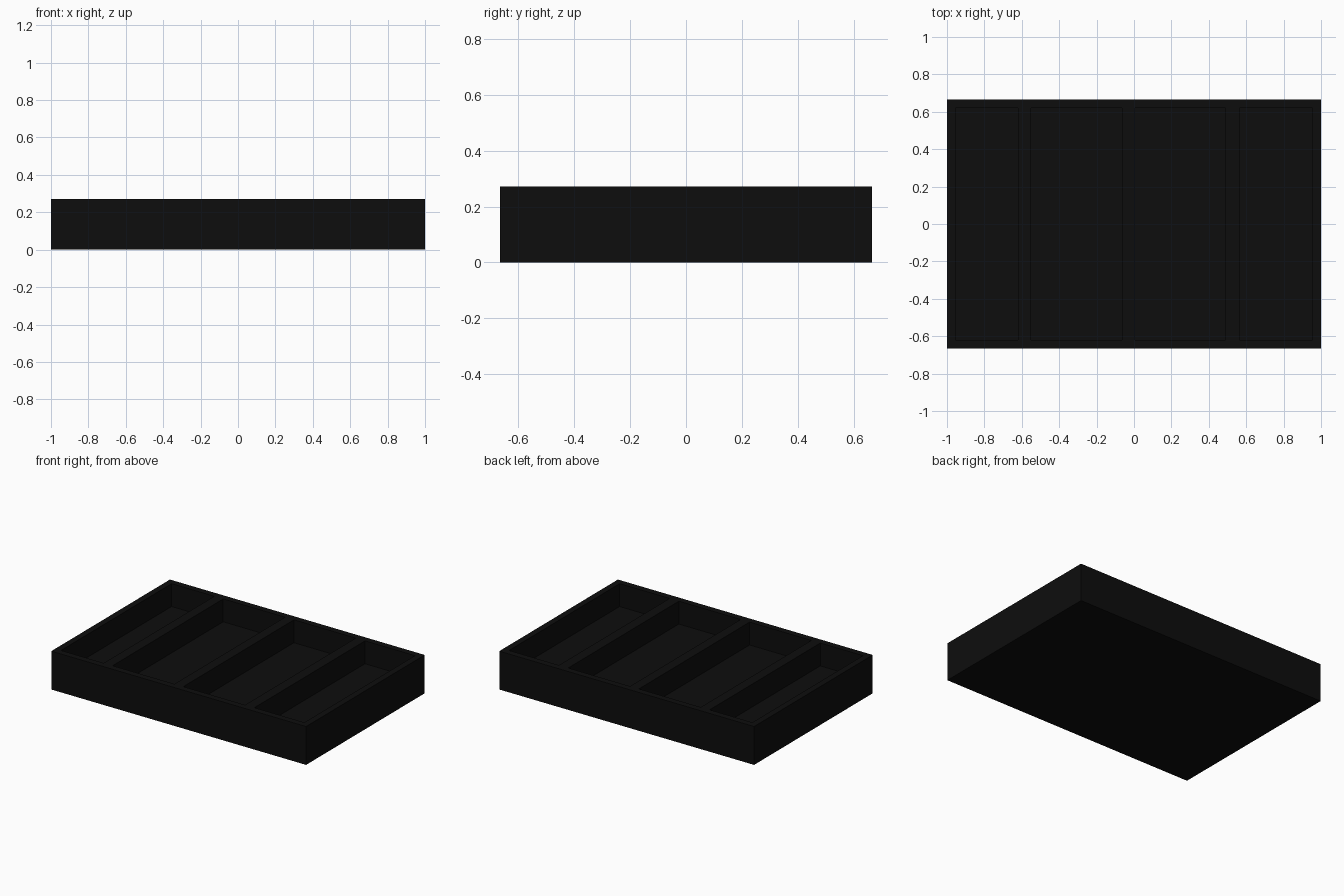
import bpy, bmesh

if "Cube" in bpy.data.objects:
    bpy.data.objects.remove(bpy.data.objects["Cube"])

HEIGHT, FLOOR = 0.272, 0.11
xs = [-1, -0.955, -0.62, -0.55, -0.065, 0.005, 0.49, 0.563, 0.955, 1]
ys = [-0.665, -0.62, 0.62, 0.665]

bm = bmesh.new()

# footprint grid split at the walls and dividers
rows = [[bm.verts.new((x, y, 0)) for x in xs] for y in ys]
faces = []
for j in range(len(ys) - 1):
    for i in range(len(xs) - 1):
        faces.append(bm.faces.new((rows[j][i], rows[j][i + 1],
                                   rows[j + 1][i + 1], rows[j + 1][i])))


def raise_faces(region, dz):
    """Extrude a face region upwards and return the raised faces."""
    geom = bmesh.ops.extrude_face_region(bm, geom=region)["geom"]
    verts = [g for g in geom if isinstance(g, bmesh.types.BMVert)]
    bmesh.ops.translate(bm, verts=verts, vec=(0, 0, dz))
    return [g for g in geom if isinstance(g, bmesh.types.BMFace)]


# solid floor slab
top = raise_faces(faces, FLOOR)


# compartments stay low; rim and dividers rise
def is_pocket(face):
    c = face.calc_center_median()
    return abs(c.y) < 0.3 and any(a < c.x < b for a, b in zip(xs[1::2], xs[2::2]))


raise_faces([f for f in top if not is_pocket(f)], HEIGHT - FLOOR)
bmesh.ops.recalc_face_normals(bm, faces=bm.faces)

mesh = bpy.data.meshes.new("divided_tray")
bm.to_mesh(mesh)
bm.free()
tray = bpy.data.objects.new("divided_tray", mesh)
bpy.context.collection.objects.link(tray)

# black finish
mat = bpy.data.materials.new("black")
mat.diffuse_color = (0.004, 0.004, 0.004, 1)
mat.use_nodes = True
mat.node_tree.nodes["Principled BSDF"].inputs["Base Color"].default_value = mat.diffuse_color
mesh.materials.append(mat)
